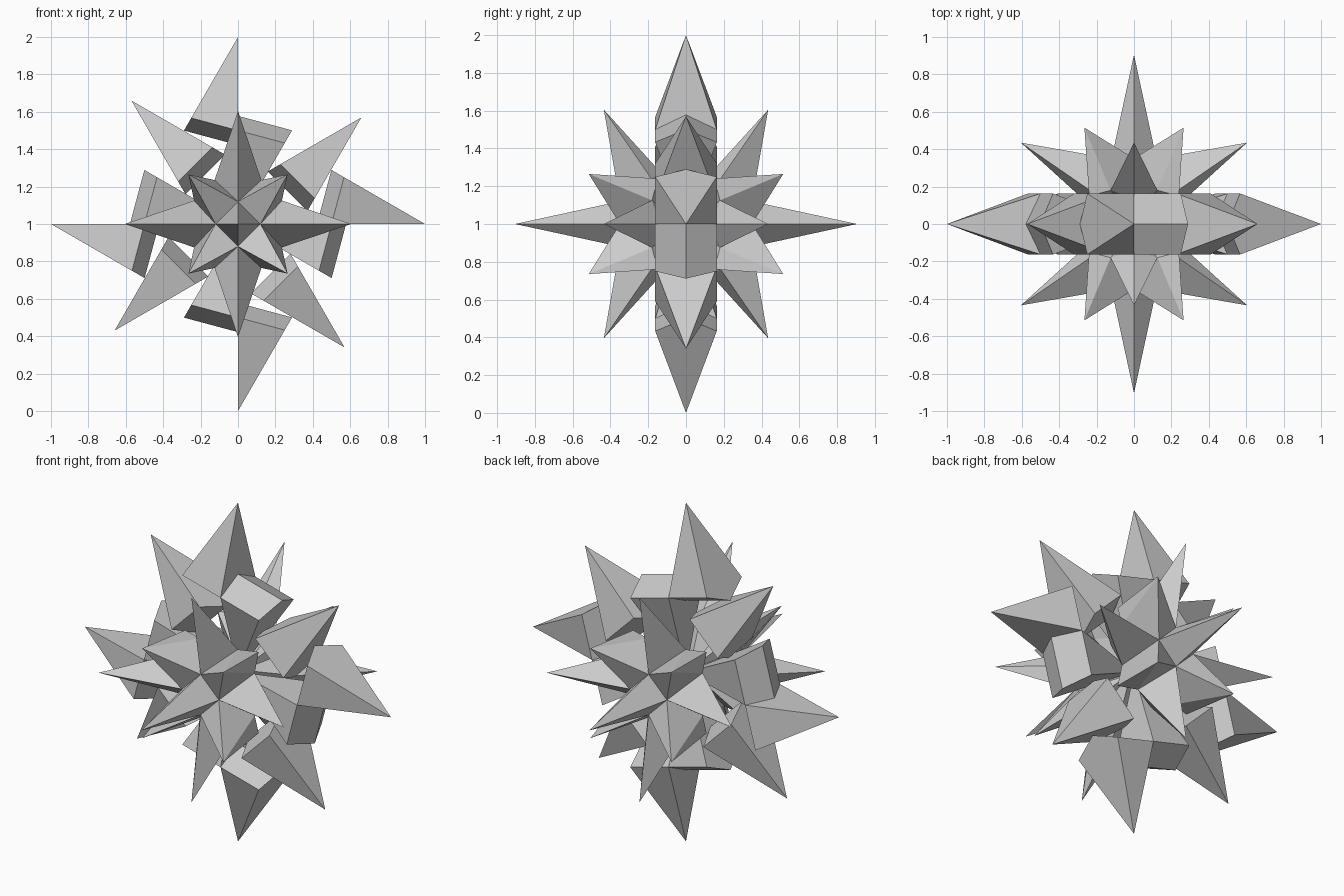
import bpy, bmesh
from math import radians, cos, sin
from mathutils import Vector, Matrix

if "Cube" in bpy.data.objects:
    bpy.data.objects.remove(bpy.data.objects["Cube"])

CENTRE = Vector((0, 0, 1))


def finish(bm, name):
    bmesh.ops.recalc_face_normals(bm, faces=bm.faces)
    bmesh.ops.translate(bm, verts=bm.verts, vec=CENTRE)
    me = bpy.data.meshes.new(name)
    bm.to_mesh(me)
    bm.free()
    ob = bpy.data.objects.new(name, me)
    bpy.context.collection.objects.link(ob)
    return ob


def wedge(name, tip, axis, long=0.578, short=0.5, half=0.163):
    """Flat spike in the xz plane with a 30 degree point and a ridged base."""
    pts = [Vector((tip[0], 0, tip[1]))]
    for side in (-15, 15):
        a = radians(axis + 180 + side)
        d = Vector((cos(a), 0, sin(a)))
        pts.append(pts[0] + d * long)
        for y in (-half, half):
            pts.append(pts[0] + d * short + Vector((0, y, 0)))
    bm = bmesh.new()
    for p in pts:
        bm.verts.new(p)
    bmesh.ops.convex_hull(bm, input=bm.verts)
    bmesh.ops.dissolve_limit(bm, angle_limit=0.01, verts=bm.verts, edges=bm.edges)
    finish(bm, name)


def spike(name, tip, base, turn, flip):
    """Pyramid from a loop of base points, closed towards the middle."""
    rot = Matrix.Rotation(radians(turn), 3, 'Y')
    place = lambda p: rot @ Vector((p[0], p[1] * flip, p[2]))
    bm = bmesh.new()
    top = bm.verts.new(place(tip))
    low = bm.verts.new(place((0, -0.03, 0)))
    ring = [bm.verts.new(place(p)) for p in base]
    for a, b in zip(ring, ring[1:] + ring[:1]):
        bm.faces.new((a, b, top))
        bm.faces.new((b, a, low))
    finish(bm, name)


# ring of wedges: outer points, inward wedges, diagonal points
for i in range(4):
    t = i * 90
    wedge("outer_spike", (cos(radians(90 + t)), sin(radians(90 + t))), 75 + t)
    wedge("inner_wedge", (0, 0), 255 + t)
    r = Matrix.Rotation(radians(t), 2)
    wedge("diagonal_spike", r @ Vector((0.66, 0.57)), 45 + t)

# front and back clusters of pyramids sharing their valley points
A1, A2 = (0, -0.35, 0.12), (0.12, -0.35, 0)
C1, C2 = (0.125, -0.18, 0.235), (0.235, -0.18, 0.125)
CL = (-0.125, -0.18, 0.235)
D, E = (0, -0.14, 0.28), (0.24, -0.15, 0.24)
for flip in (1, -1):
    spike("centre_spike", (0, -0.905, 0),
          [A1, A2, (0, -0.35, -0.12), (-0.12, -0.35, 0)], 0, flip)
    for i in range(4):
        spike("side_spike", (0, -0.435, 0.605), [A1, C1, D, CL], i * 90, flip)
        spike("corner_spike", (0.265, -0.515, 0.265), [A1, A2, C2, E, C1], i * 90, flip)
